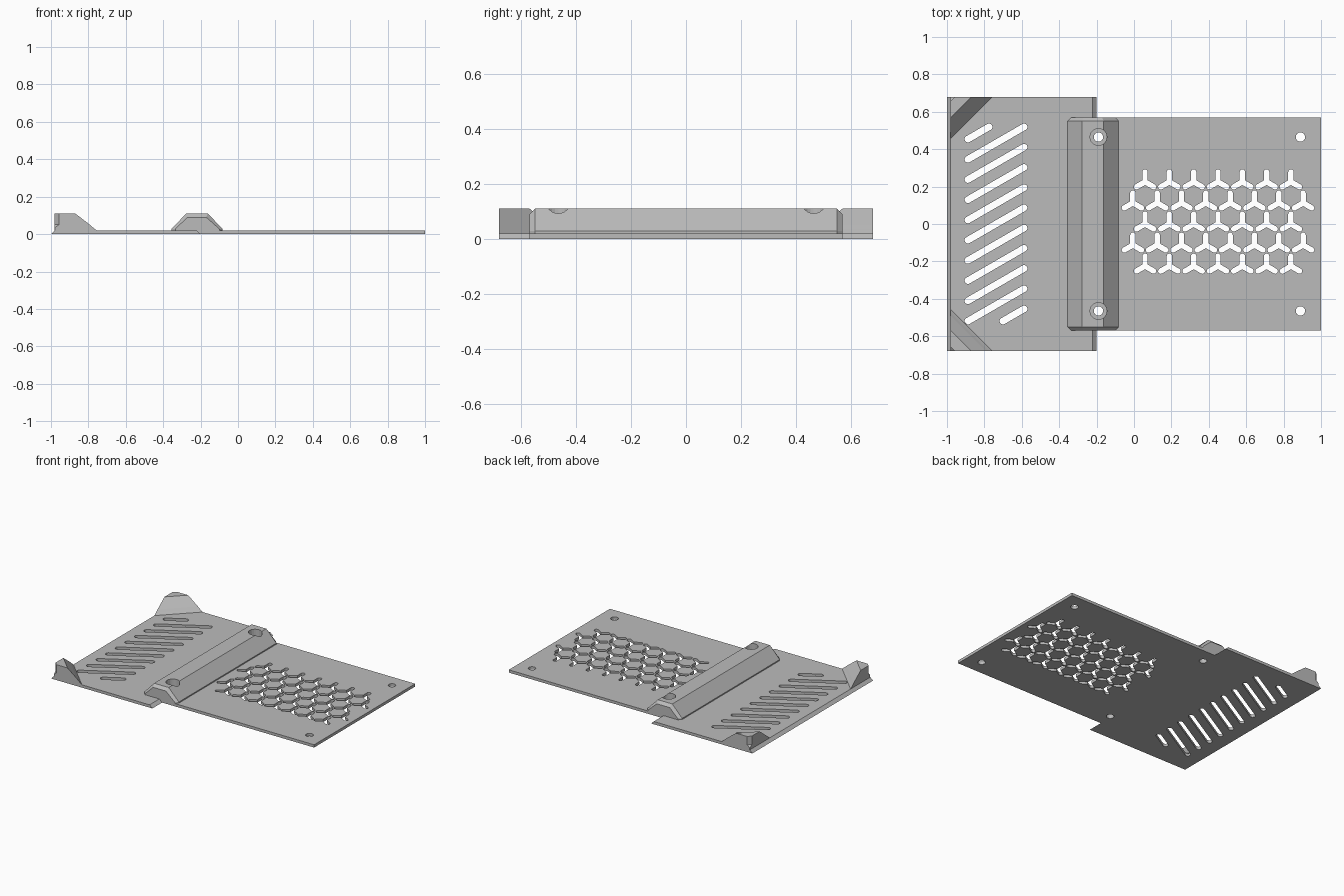
import bpy, bmesh
from math import sin, cos, pi, sqrt, radians
from mathutils import Vector

cube = bpy.data.objects.get("Cube")
if cube:
    bpy.data.objects.remove(cube, do_unlink=True)

grey = bpy.data.materials.new("plain grey")
grey.use_nodes = True
COLOUR = (0.5, 0.5, 0.5, 1)
grey.diffuse_color = COLOUR
grey.node_tree.nodes["Principled BSDF"].inputs["Base Color"].default_value = COLOUR

THICK = 0.02
SCREW_X, SCREW_Y = -0.19, 0.465


def finish(name, bm):
    bmesh.ops.recalc_face_normals(bm, faces=bm.faces[:])
    mesh = bpy.data.meshes.new(name)
    bm.to_mesh(mesh)
    bm.free()
    mesh.materials.append(grey)
    obj = bpy.data.objects.new(name, mesh)
    bpy.context.collection.objects.link(obj)
    return obj


def arc(centre, r, start, sweep, steps):
    return [centre + r * Vector((cos(start + sweep * i / steps), sin(start + sweep * i / steps)))
            for i in range(steps + 1)]


def circle(x, y, r):
    return arc(Vector((x, y)), r, 0, 2 * pi, 24)[:-1]


def slot(x0, y0, x1, y1, r):
    a, b = Vector((x0, y0)), Vector((x1, y1))
    ang = (b - a).to_2d().angle_signed(Vector((1, 0)))
    return arc(b, r, ang - pi / 2, pi, 8) + arc(a, r, ang + pi / 2, pi, 8)


def tri_slot(x, y, length, r):
    # three rounded arms joined at inner corners
    pts, c = [], Vector((x, y))
    for ang in (radians(90), radians(210), radians(330)):
        tip = c + length * Vector((cos(ang), sin(ang)))
        pts += arc(tip, r, ang - pi / 2, pi, 6)
        corner = ang + pi / 3
        pts.append(c + r / sin(pi / 3) * Vector((cos(corner), sin(corner))))
    return pts


# base plate outline and its openings
half_wide, half_narrow = 0.68, 0.57
half = [(-0.2, half_wide), (-0.2, half_narrow), (1, half_narrow)]
outline = [(-1, -half_wide)] + [(x, -y) for x, y in half] + half[::-1] + [(-1, half_wide)]
loops = [[Vector(p) for p in outline]]
for s in (-1, 1):
    loops.append(circle(SCREW_X, s * SCREW_Y, 0.025))
    loops.append(circle(0.89, s * SCREW_Y, 0.025))

# slanted vents, with a short one at each end
left, right, top = -0.888, -0.588, 0.519
rise = (right - left) / sqrt(3)
pitch = (2 * top - rise) / 8
for i in range(9):
    y = -top + i * pitch
    loops.append(slot(left, y, right, y + rise, 0.018))
run = (top - (top - rise + pitch)) * sqrt(3)
y_short = top - rise + pitch
loops.append(slot(left, y_short, left + run, top, 0.018))
loops.append(slot(right - run, -top, right, -y_short, 0.018))

# honeycomb vents
cell = 0.13
for row in range(-2, 3):
    count = 8 if row % 2 else 7
    for i in range(count):
        x = 0.449 + (i - (count - 1) / 2) * cell
        loops.append(tri_slot(x, row * cell * sqrt(3) / 2, 0.053, 0.0145))

bm = bmesh.new()
for loop in loops:
    vs = [bm.verts.new((p.x, p.y, 0)) for p in loop]
    for i, v in enumerate(vs):
        bm.edges.new((v, vs[(i + 1) % len(vs)]))
bmesh.ops.triangle_fill(bm, edges=bm.edges[:], use_beauty=True, normal=(0, 0, 1))
raised = bmesh.ops.extrude_face_region(bm, geom=bm.faces[:], use_keep_orig=True)["geom"]
for v in (g for g in raised if isinstance(g, bmesh.types.BMVert)):
    v.co.z = THICK
    # sloped end edges of the wide section
    if abs(v.co.x + 1) < 1e-4:
        v.co.x += 0.02
    elif abs(v.co.x + 0.2) < 1e-4 and abs(v.co.y) > half_narrow - 1e-3:
        v.co.x -= 0.022
finish("base_plate", bm)


def loft(name, rings):
    bm = bmesh.new()
    rows = [[bm.verts.new(p) for p in ring] for ring in rings]
    for a, b in zip(rows, rows[1:]):
        n = len(a)
        for i in range(n):
            j = (i + 1) % n
            bm.faces.new((a[i], a[j], b[j], b[i]))
    bm.faces.new(rows[0])
    bm.faces.new(rows[-1])
    return finish(name, bm)


# clamping ridge with bevelled ends
full = [(-0.355, 0.01), (-0.355, 0.028), (-0.277, 0.11), (-0.162, 0.11), (-0.082, 0.028), (-0.082, 0.01)]
small = [(-0.335, 0.01), (-0.335, 0.028), (-0.27, 0.09), (-0.17, 0.09), (-0.1, 0.028), (-0.1, 0.01)]
ridge = loft("ridge", [[(x, y, z) for x, z in prof] for y, prof in
                       ((-0.57, small), (-0.55, full), (0.55, full), (0.57, small))])


# counterbored screw holes
def drill(target, x, y, r, z0, z1):
    cutter = loft("drill", [[(p.x, p.y, z) for p in circle(x, y, r)] for z in (z0, z1)])
    cutter.hide_render = True
    mod = target.modifiers.new("hole", "BOOLEAN")
    mod.operation, mod.object, mod.solver = "DIFFERENCE", cutter, "EXACT"
    bpy.context.view_layer.objects.active = target
    bpy.ops.object.modifier_apply(modifier=mod.name)
    bpy.data.objects.remove(cutter, do_unlink=True)


for s in (-1, 1):
    drill(ridge, SCREW_X, s * SCREW_Y, 0.025, -0.1, 0.2)
    drill(ridge, SCREW_X, s * SCREW_Y, 0.045, 0.06, 0.2)

# corner stops, sloped inward, with a clipped outer corner
for s, side in ((-1, "right"), (1, "left")):
    rings = []
    for z, leg, clip in ((0.015, 0.23, 0.002), (0.035, 0.205, 0.002), (0.05, 0.188, 0.022), (0.11, 0.11, 0.022)):
        cx, cy = -0.98, half_wide
        rings.append([(cx, s * (cy - clip), z), (cx, s * (cy - leg), z),
                      (cx + leg, s * cy, z), (cx + clip, s * cy, z)])
    loft("front_corner_stop" if s < 0 else "back_corner_stop", rings)
